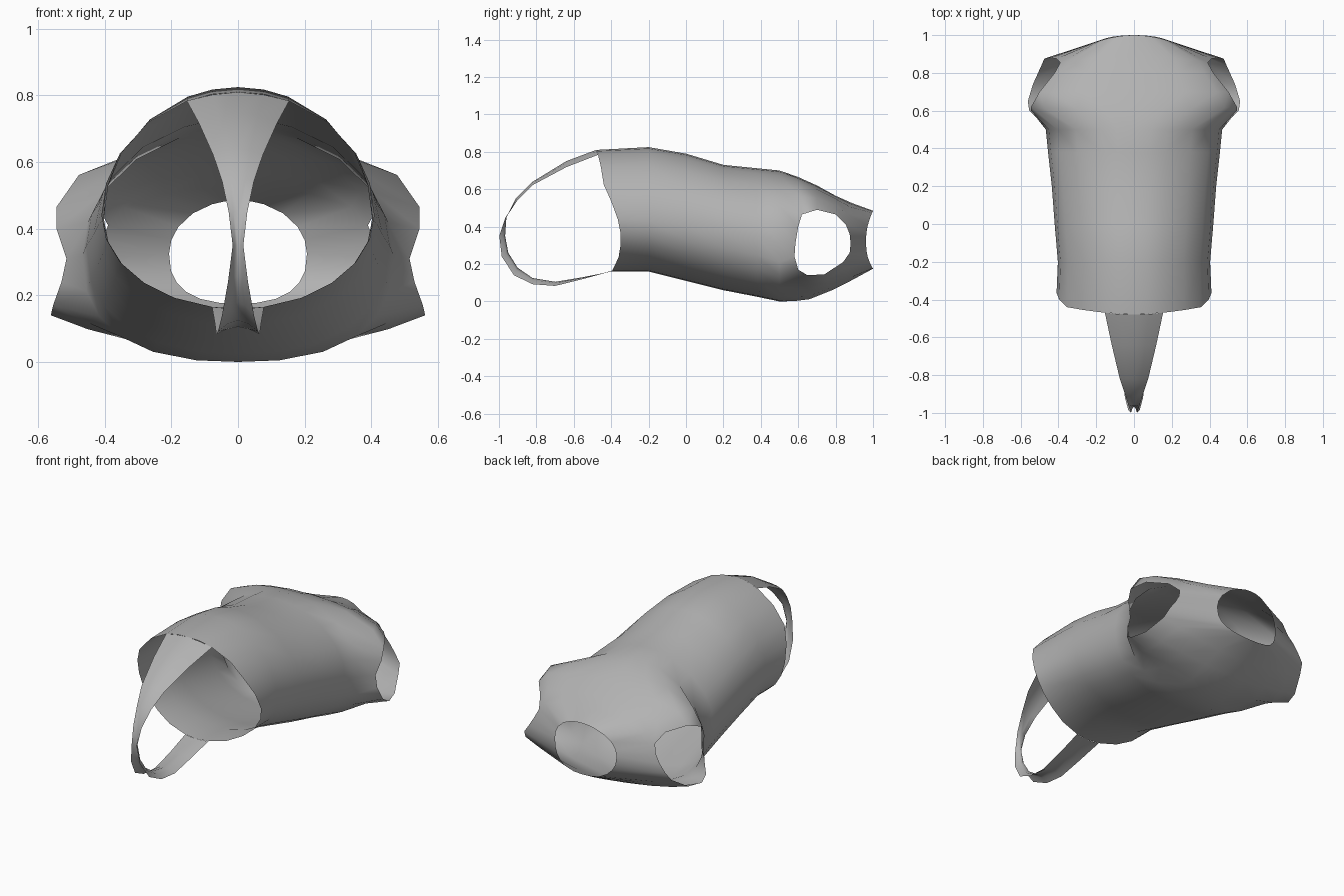
import bpy, bmesh, math

cube = bpy.data.objects.get("Cube")
if cube:
    bpy.data.objects.remove(cube, do_unlink=True)

grey = bpy.data.materials.new("plain grey")
grey.use_nodes = True
grey.diffuse_color = (0.45, 0.45, 0.45, 1)
grey.node_tree.nodes["Principled BSDF"].inputs["Base Color"].default_value = (0.45, 0.45, 0.45, 1)


def half_sheet(name, rows, flip=False):
    """Skin a grid of points (None leaves a gap) and mirror it across x = 0."""
    bm = bmesh.new()
    grid = [[bm.verts.new(p) if p else None for p in row] for row in rows]
    for a, b in zip(grid, grid[1:]):
        for k in range(len(a) - 1):
            quad = [a[k], a[k + 1], b[k + 1], b[k]]
            if all(quad):
                bm.faces.new(quad[::-1] if flip else quad)
    mesh = bpy.data.meshes.new(name)
    bm.to_mesh(mesh)
    bm.free()
    mesh.materials.append(grey)
    obj = bpy.data.objects.new(name, mesh)
    bpy.context.collection.objects.link(obj)
    mirror = obj.modifiers.new("mirror", 'MIRROR')
    mirror.use_clip = True
    mirror.merge_threshold = 0.002
    bpy.ops.object.select_all(action='DESELECT')
    obj.select_set(True)
    bpy.context.view_layer.objects.active = obj
    bpy.ops.object.shade_smooth_by_angle(angle=math.radians(60))
    return obj


# Column angles, from the top centre round the side to the bottom centre
ANGLES = [math.radians(a) for a in (0, 11, 22, 41, 60, 75, 90, 105, 120, 136, 152, 169, 180)]


def section(ys, top, bottom, width, mid, power=1.0):
    """Half of an oval cross-section; power below 1 squares its lower part."""
    row = []
    for k, a in enumerate(ANGLES):
        s, c = max(math.sin(a), 0.0), math.cos(a)
        if k == len(ANGLES) - 1:
            s = 0.0
        if c >= 0:
            x, z = width * s, mid + (top - mid) * c
        else:
            x, z = width * s ** power, mid - (mid - bottom) * (-c) ** power
        row.append((x, ys[k] if isinstance(ys, list) else ys, z))
    return row


# Tube of the body, with a curved front opening
front_edge = [-.48, -.475, -.47, -.455, -.44, -.40, -.365, -.35, -.35, -.36, -.38, -.395, -.40]
rows = [section(front_edge, .81, .16, .41, .44)]
for y, top, bottom, width, mid, power in (
        (-.2, .825, .16, .403, .43, 1), (0, .79, .11, .42, .41, .95),
        (.2, .73, .06, .435, .38, .9), (.38, .712, .025, .455, .35, .85),
        (.5, .70, .0, .467, .32, .8)):
    rows.append(section(y, top, bottom, width, mid, power))

# Rims of the side openings, and the centre lines above and below them
side_front = [(.545, .62, .465), (.545, .60, .40), (.515, .585, .31), (.53, .58, .24), (.555, .60, .17)]
side_back = [(.39, .855, .41), (.41, .875, .36), (.44, .88, .31), (.475, .875, .26), (.49, .84, .21)]
rims = [side_front,
        [(.50, .70, .49), None, None, None, (.562, .65, .14)],
        [(.42, .80, .465), None, None, None, (.535, .74, .145)],
        side_back]
top_line = [(.60, .665), (.70, .62), (.80, .565), (.89, .525)]
bottom_line = [(.58, .002), (.66, .012), (.78, .06), (.88, .11)]


def arc(centre, rim, t, roundness):
    """Point on the curve from the centre line (t=0) out to a rim point (t=1)."""
    s, c = math.sin(t * math.pi / 2), math.cos(t * math.pi / 2)
    z_mix = roundness * c + (1 - roundness) * (1 - t)
    x_mix = roundness * s + (1 - roundness) * t
    return (rim[0] * x_mix, centre[0] + (rim[1] - centre[0]) * t,
            rim[2] + (centre[1] - rim[2]) * z_mix)


for rim, top, bottom in zip(rims, top_line, bottom_line):
    rows.append([arc(top, rim[0], t, 1) for t in (0, .18, .37, .68)] + rim
                + [arc(bottom, rim[-1], t, .4) for t in (.73, .47, .2, 0)])

# Rim of the rear opening
rear_y = [1 - .038 * math.sin(a) ** 2 for a in ANGLES]
rows.append(section(rear_y, .485, .175, .207, .325, .8))
half_sheet("body_shell", rows)

# Tapering strap looping forward from the top edge to the bottom edge:
# centre y, centre z, edge y, edge z, half width
strap = []
for yc, zc, ye, ze, w in (
        (-.48, .81, -.47, .784, .154), (-.64, .75, -.64, .718, .118),
        (-.82, .64, -.82, .622, .075), (-.91, .55, -.90, .543, .048),
        (-.96, .45, -.965, .45, .028), (-.967, .35, -.998, .35, .016),
        (-.95, .26, -.985, .24, .030), (-.90, .18, -.92, .14, .048),
        (-.82, .125, -.82, .092, .060), (-.70, .105, -.70, .083, .065),
        (-.55, .13, -.55, .12, .070), (-.40, .16, -.395, .165, .078)):
    strap.append([(0, yc, zc), (w * .5, yc + (ye - yc) * .3, zc + (ze - zc) * .3), (w, ye, ze)])
half_sheet("front_strap", strap, flip=True)
